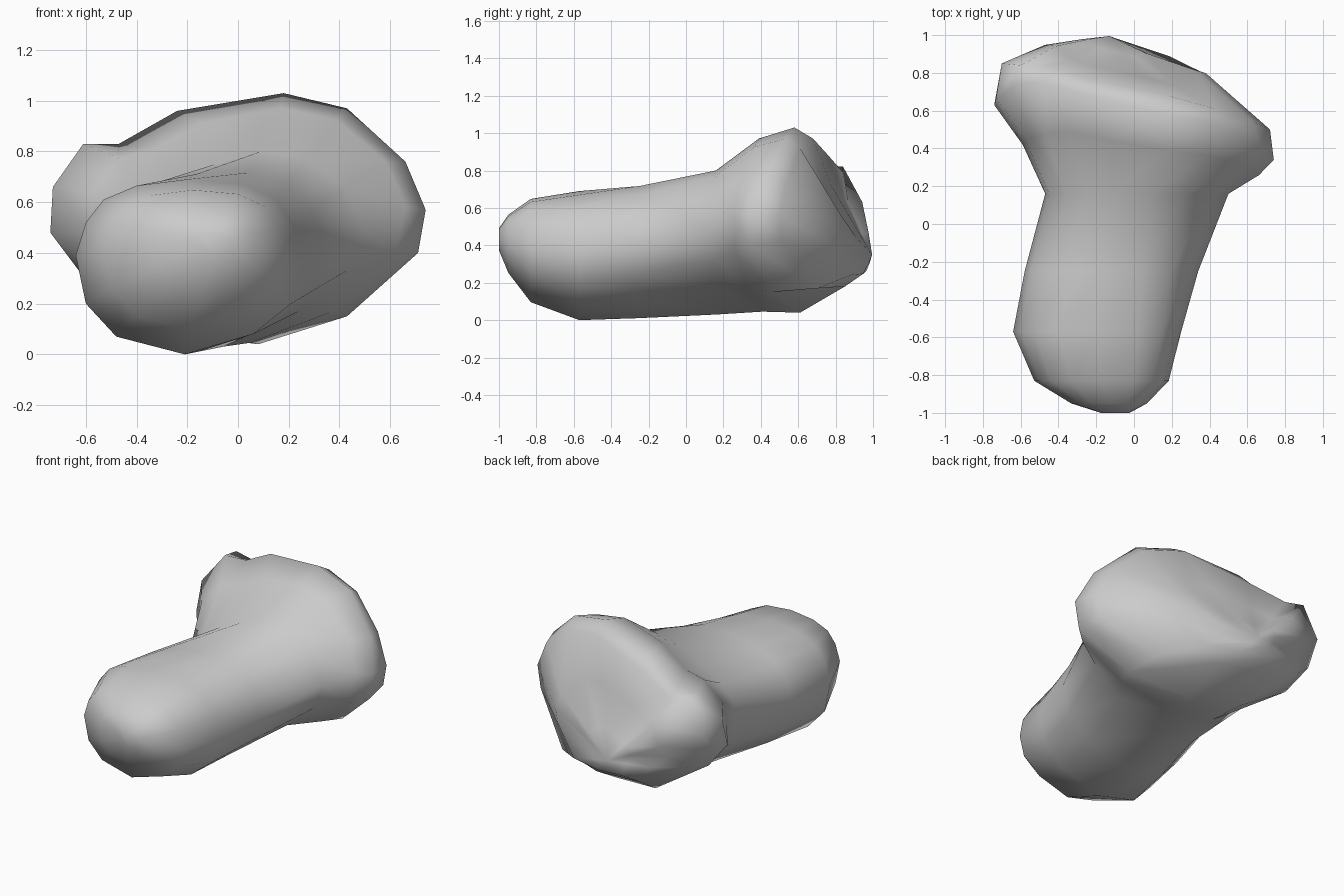
import bpy, bmesh
from mathutils import Vector

if "Cube" in bpy.data.objects:
    bpy.data.objects.remove(bpy.data.objects["Cube"])

# Cross-sections (x, z), clockwise from the left: rounded shaft and wider neck
SHAFT = [(-.64, .39), (-.60, .52), (-.53, .61), (-.40, .665), (-.20, .69), (.02, .67), (.15, .61),
         (.22, .50), (.25, .35), (.21, .20), (.06, .08), (-.21, 0), (-.48, .07), (-.60, .20)]
NECK = [(-.47, .40), (-.45, .51), (-.36, .60), (-.24, .68), (-.09, .75), (.09, .80), (.27, .77),
        (.42, .66), (.50, .50), (.43, .33), (.24, .17), (-.06, .03), (-.30, .07), (-.43, .22)]
# Slanted rim of the head: front and back loops
RIM_FRONT = [(-.74, .63, .48), (-.73, .67, .66), (-.61, .74, .83), (-.47, .75, .83), (-.24, .68, .96),
             (.18, .58, 1.03), (.43, .53, .97), (.66, .42, .76), (.74, .34, .57), (.71, .34, .40),
             (.43, .46, .15), (.08, .61, .04), (-.25, .67, .08), (-.62, .65, .32)]
RIM_BACK = [(-.72, .74, .48), (-.70, .85, .62), (-.60, .84, .82), (-.46, .84, .79), (-.24, .77, .87),
            (.18, .68, .97), (.43, .61, .92), (.63, .54, .74), (.72, .50, .56), (.69, .51, .42),
            (.40, .70, .17), (.05, .85, .18), (-.28, .88, .21), (-.58, .82, .36)]


def section(points, y):
    return [Vector((x, y, z)) for x, z in points]


def blend(a, b, t):
    return [p.lerp(q, t) for p, q in zip(a, b)]


def shrink(ring, target, t):
    return [p.lerp(target, t) for p in ring]


shaft, neck = section(SHAFT, -.57), section(NECK, .16)
front, back = [Vector(p) for p in RIM_FRONT], [Vector(p) for p in RIM_BACK]
rings = []

# Rounded end of the shaft
for y, scale, z in ((-1, .17, .45), (-.95, .45, .46), (-.83, .80, .48)):
    rings.append(shrink(section(SHAFT, y), Vector((-.08, y, z)), 1 - scale))

# Shaft, slightly waisted before the neck
waist = blend(shaft, neck, .36)
for p in waist:
    p.y = -.25
# Shoulder under the rim: full on top, hollow at the left
shoulder = blend(neck, front, .55)
for i, p in enumerate(shoulder):
    p += Vector((.03, 0, .045 if i < 9 else .01))
rings += [shaft, waist, neck, shoulder, front, back]

# Back of the head: hollow near the top, fuller at the lower right
apex = Vector((-.13, .995, .35))
for t, size in ((.4, 1), (.75, .5)):
    ring = shrink(back, apex, t)
    for i, p in enumerate(ring):
        bulge = -.03 if 3 <= i <= 6 else .04 + .16 * max(0, p.x)
        p.y = min(.985, p.y + size * bulge)
    rings.append(ring)

# Skin the rings into one closed body
bm = bmesh.new()
loops = [[bm.verts.new(p) for p in ring] for ring in rings]
n = len(SHAFT)
for a, b in zip(loops, loops[1:]):
    for i in range(n):
        j = (i + 1) % n
        bm.faces.new((a[i], a[j], b[j], b[i]))
bm.faces.new(loops[0])
tip = bm.verts.new(apex)
for i in range(n):
    bm.faces.new((loops[-1][i], loops[-1][(i + 1) % n], tip))
bmesh.ops.recalc_face_normals(bm, faces=bm.faces)
for f in bm.faces:
    f.smooth = True

mesh = bpy.data.meshes.new("body")
bm.to_mesh(mesh)
bm.free()
body = bpy.data.objects.new("body", mesh)
bpy.context.collection.objects.link(body)
